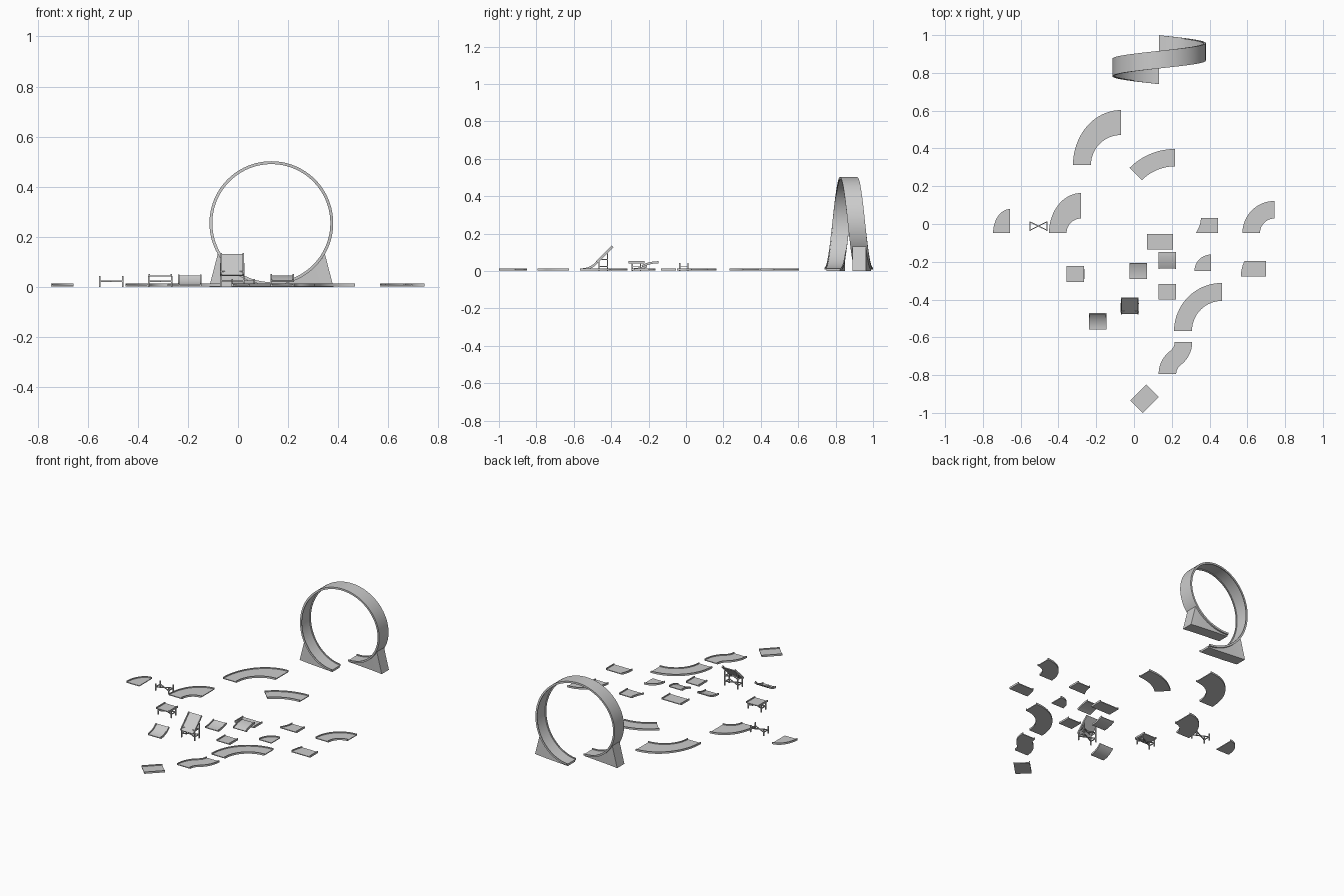
import bpy, bmesh
from math import sin, cos, pi, radians, atan, atan2
from mathutils import Vector as V

if "Cube" in bpy.data.objects:
    bpy.data.objects.remove(bpy.data.objects["Cube"])

UP = V((0, 0, 1))
HALF = 0.0465      # half width of the standard track
BASE = 0.003       # underside height of flat pieces
DECK, RIM, LIP = 0.005, 0.0115, 0.0055


def loft(name, rings):
    """Join closed rings of points into a capped solid."""
    bm = bmesh.new()
    rows = [[bm.verts.new(p) for p in r] for r in rings]
    n = len(rows[0])
    for a, b in zip(rows, rows[1:]):
        for i in range(n):
            bm.faces.new((a[i], a[(i + 1) % n], b[(i + 1) % n], b[i]))
    bm.faces.new(rows[0])
    bm.faces.new(rows[-1][::-1])
    bmesh.ops.recalc_face_normals(bm, faces=bm.faces)
    me = bpy.data.meshes.new(name)
    bm.to_mesh(me)
    bm.free()
    ob = bpy.data.objects.new(name, me)
    bpy.context.collection.objects.link(ob)
    bpy.context.view_layer.objects.active = ob
    ob.select_set(True)
    bpy.ops.object.shade_smooth_by_angle(angle=radians(30))
    ob.select_set(False)
    return ob


def track(name, secs, right_rim=True):
    """Rimmed track through sections (left edge, right edge, up)."""
    rings = []
    for L, R, up in secs:
        L, R = V(L), V(R)
        w = (R - L).normalized()
        d, h = up * DECK, up * RIM
        l = w * LIP
        ring = [L, L + h, L + l + h, L + l + d]
        if right_rim:
            ring += [R - l + d, R - l + h, R + h, R]
        else:
            ring += [R + d, R]
        rings.append(ring)
    return loft(name, rings)


def curve(name, c, inner, rx, ry, a0=0, a1=90, n=20):
    """Bend around c; the outer edge may be elliptical so it widens."""
    secs = []
    for i in range(n + 1):
        a = radians(a0 + (a1 - a0) * i / n)
        secs.append(((c[0] - rx * cos(a), c[1] + ry * sin(a), BASE),
                     (c[0] - inner * cos(a), c[1] + inner * sin(a), BASE), UP))
    track(name, secs, inner > 0.01)


def path(name, pts):
    """Flat track along (x, y, heading) points, heading from +y clockwise."""
    secs = []
    for x, y, a in pts:
        s = V((cos(a), -sin(a), 0)) * HALF
        p = V((x, y, BASE))
        secs.append((p - s, p + s, UP))
    track(name, secs)


def slope(name, x, y0, y1, z0, z1, a0, a1, n=12):
    """Ramp rising toward +y, pitch turning from a0 to a1 along an arc."""
    secs = []
    for i in range(n + 1):
        t = i / n
        a = a0 + (a1 - a0) * t
        if abs(a1 - a0) < 1e-4:
            f, g = t, t
        else:
            f = (sin(a) - sin(a0)) / (sin(a1) - sin(a0))
            g = (cos(a0) - cos(a)) / (cos(a0) - cos(a1))
        y, z = y0 + (y1 - y0) * f, z0 + (z1 - z0) * g
        secs.append(((x - HALF, y, z), (x + HALF, y, z), V((0, -sin(a), cos(a)))))
    track(name, secs)


def bar(name, p, q, w=0.006):
    """Square bar between two points."""
    p, q = V(p), V(q)
    d = (q - p).normalized()
    u = d.orthogonal().normalized() if abs(d.z) < 0.9 else V((1, 0, 0))
    if abs(d.z) < 0.9:
        u = UP
    v = d.cross(u).normalized()
    sq = [(u * a + v * b) * w / 2 for a, b in ((1, 1), (-1, 1), (-1, -1), (1, -1))]
    loft(name, [[p + s for s in sq], [q + s for s in sq]])


def trestle(name, x, y, front_h, back_h, levels):
    """Four posts with crossed braces at each level."""
    X, Y = 0.0455, 0.0225
    for sx in (-X, X):
        for sy, h in ((-Y, front_h), (Y, back_h)):
            bar(name + "_post", (x + sx, y + sy, 0), (x + sx, y + sy, h))
    for z in levels:
        for s in (1, -1):
            bar(name + "_brace", (x - X, y - s * Y, z), (x + X, y + s * Y, z), 0.005)
            bar(name + "_end_bar", (x + s * X, y - Y, z), (x + s * X, y + Y, z), 0.005)


# vertical loop, drifting sideways along y
CX, CZ, R = 0.133, 0.255, 0.247


def loop_point(deg):
    a = radians(deg)
    return V((CX - R * sin(a), 0.787 + 0.166 * deg / 360, CZ - R * cos(a)))


secs = []
for i in range(97):
    p = loop_point(i * 3.75)
    side = V((0, HALF, 0))
    secs.append((p - side, p + side, (V((CX, p.y, CZ)) - p).normalized()))
track("loop_track", secs)

# loop supports, filling the space under each foot
for name, s in (("loop_support_left", 1), ("loop_support_right", -1)):
    rings = []
    for i in range(13):
        deg = i * 5
        p = loop_point(deg if s > 0 else 360 - deg)
        xb = CX + (p.x - CX) * 0.248 / (R * sin(radians(60)))
        w = 0.036
        rings.append([(p.x, p.y - w, p.z), (p.x, p.y + w, p.z),
                      (xb, p.y + w, 0), (xb, p.y - w, 0)])
    loft(name, rings)

# bends
curve("large_widening_bend", (-0.069, 0.312), 0.159, 0.254, 0.291)
curve("medium_widening_bend", (-0.28, -0.048), 0.077, 0.170, 0.212)
curve("medium_bend", (0.744, -0.048), 0.077, 0.170, 0.170)
curve("large_bend", (0.466, -0.566), 0.159, 0.254, 0.254)
curve("tight_widening_bend", (-0.656, -0.048), 0.001, 0.090, 0.127)
curve("tight_bend", (0.407, -0.249), 0.001, 0.087, 0.087)
curve("half_bend", (0.217, 0.058), 0.247, 0.339, 0.339, 45, 90)

# flat straights
track("wide_straight", [((0.07, y, BASE), (0.207, y, BASE), UP) for y in (-0.134, -0.053)])
path("short_straight", [(0.177, -0.399, 0), (0.177, -0.317, 0)])
k = 0.06 * cos(pi / 4)
path("diagonal_straight", [(0.056 - k, -0.925 - k, pi / 4), (0.056 + k, -0.925 + k, pi / 4)])

# s bend made of two mirrored arcs
th, r = 2 * atan(0.5), 0.106
pts = []
for i in range(25):
    t = i / 12
    if t <= 1:
        a = th * t
        pts.append((0.177 + r * (1 - cos(a)), -0.794 + r * sin(a), a))
    else:
        a = th * (2 - t)
        pts.append((0.177 + 0.0848 - r * (1 - cos(a)), -0.794 + 0.1696 - r * sin(a), a))
path("s_bend", pts)

# flared straights
T = [i / 8 for i in range(9)]
track("narrow_flare", [((0.354 - 0.027 * (1 - t) ** 2, -0.048 + 0.08 * t, BASE),
                        (0.444, -0.048 + 0.08 * t, BASE), UP) for t in T])
track("wide_flare", [((0.566 + 0.018 * t * t, -0.277 + 0.08 * t, BASE),
                      (0.698, -0.277 + 0.08 * t, BASE), UP) for t in T])

# ramps and raised deck
slope("steep_ramp_start", -0.193, -0.558, -0.472, BASE, 0.042, 0, pi / 4)
slope("steep_ramp", -0.023, -0.472, -0.388, 0.044, 0.128, pi / 4, pi / 4, 1)
slope("gentle_ramp_start", 0.0215, -0.291, -0.207, BASE, 0.021, 0, radians(24))
slope("gentle_ramp_end", 0.177, -0.233, -0.148, 0.021, 0.041, radians(24), 0)
slope("raised_straight", -0.31, -0.307, -0.223, 0.041, 0.041, 0, 0, 1)

# trestles
trestle("spare_trestle", -0.506, -0.011, 0.044, 0.044, [0.023])
trestle("deck_trestle", -0.31, -0.265, 0.044, 0.044, [0.023])
trestle("ramp_trestle", -0.023, -0.443, 0.052, 0.096, [0.025, 0.062])
